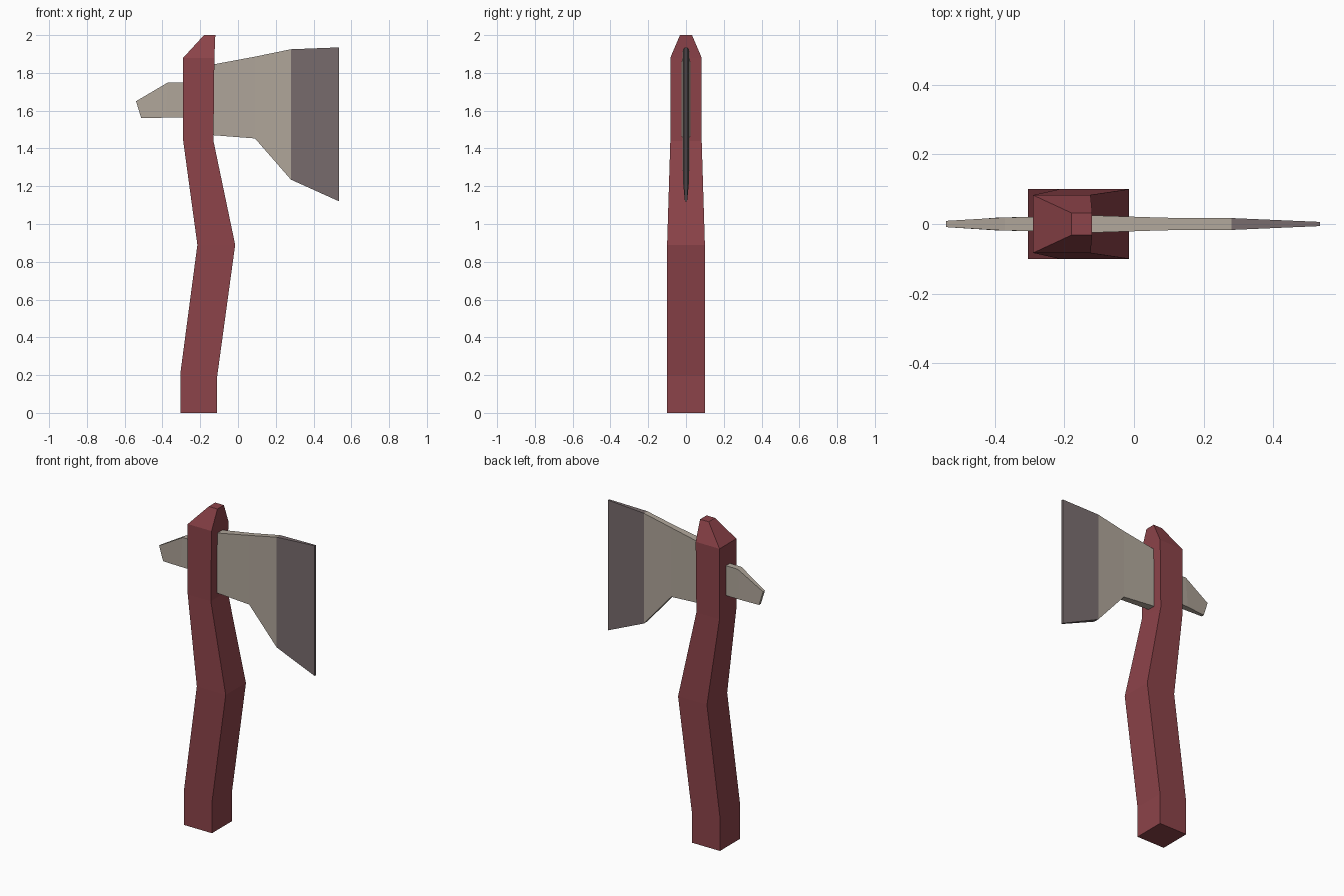
import bpy, bmesh

if "Cube" in bpy.data.objects:
    bpy.data.objects.remove(bpy.data.objects["Cube"])


def material(name, rgb):
    m = bpy.data.materials.new(name)
    m.diffuse_color = (*rgb, 1.0)
    m.use_nodes = True
    m.node_tree.nodes["Principled BSDF"].inputs["Base Color"].default_value = m.diffuse_color
    return m


RED = material("red wood", (0.263, 0.056, 0.067))
STEEL = material("pale steel", (0.434, 0.381, 0.323))
EDGE = material("dark sharpened steel", (0.188, 0.150, 0.153))


def loft(name, sections, mats):
    """Flat-faced loft. Each section is two (x, z) ends and a half thickness in y."""
    bm = bmesh.new()
    rings = []
    for (ax, az), (bx, bz), t in sections:
        rings.append([bm.verts.new(p) for p in
                      ((ax, -t, az), (bx, -t, bz), (bx, t, bz), (ax, t, az))])
    for lo, hi in zip(rings, rings[1:]):
        for i in range(4):
            j = (i + 1) % 4
            bm.faces.new((lo[i], lo[j], hi[j], hi[i]))
    bm.faces.new(rings[0][::-1])
    bm.faces.new(rings[-1])
    bmesh.ops.recalc_face_normals(bm, faces=bm.faces[:])
    mesh = bpy.data.meshes.new(name)
    bm.to_mesh(mesh)
    bm.free()
    for m in mats:
        mesh.materials.append(m)
    ob = bpy.data.objects.new(name, mesh)
    bpy.context.collection.objects.link(ob)
    return ob


# Bent wooden handle with a tapered cap
loft("handle", [
    ((-0.305, 0.0), (-0.11, 0.0), 0.10),
    ((-0.305, 0.21), (-0.11, 0.195), 0.10),
    ((-0.215, 0.89), (-0.015, 0.89), 0.10),
    ((-0.29, 1.44), (-0.13, 1.44), 0.083),
    ((-0.29, 1.88), (-0.125, 1.88), 0.083),
    ((-0.18, 2.0), (-0.12, 2.0), 0.032),
], [RED])

# Flared blade, rooted inside the handle
blade = loft("blade", [
    ((-0.20, 1.475), (-0.20, 1.83), 0.026),
    ((-0.13, 1.47), (-0.13, 1.845), 0.025),
    ((0.09, 1.453), (0.09, 1.886), 0.018),
    ((0.28, 1.235), (0.28, 1.925), 0.017),
    ((0.535, 1.12), (0.535, 1.935), 0.006),
], [STEEL, EDGE])
# Sharpened strip is darker
for f in blade.data.polygons:
    f.material_index = int(f.center.x > 0.29)

# Small pick at the back of the head
loft("back_pick", [
    ((-0.21, 1.565), (-0.21, 1.75), 0.021),
    ((-0.385, 1.563), (-0.37, 1.75), 0.019),
    ((-0.512, 1.56), (-0.54, 1.65), 0.009),
], [STEEL])
